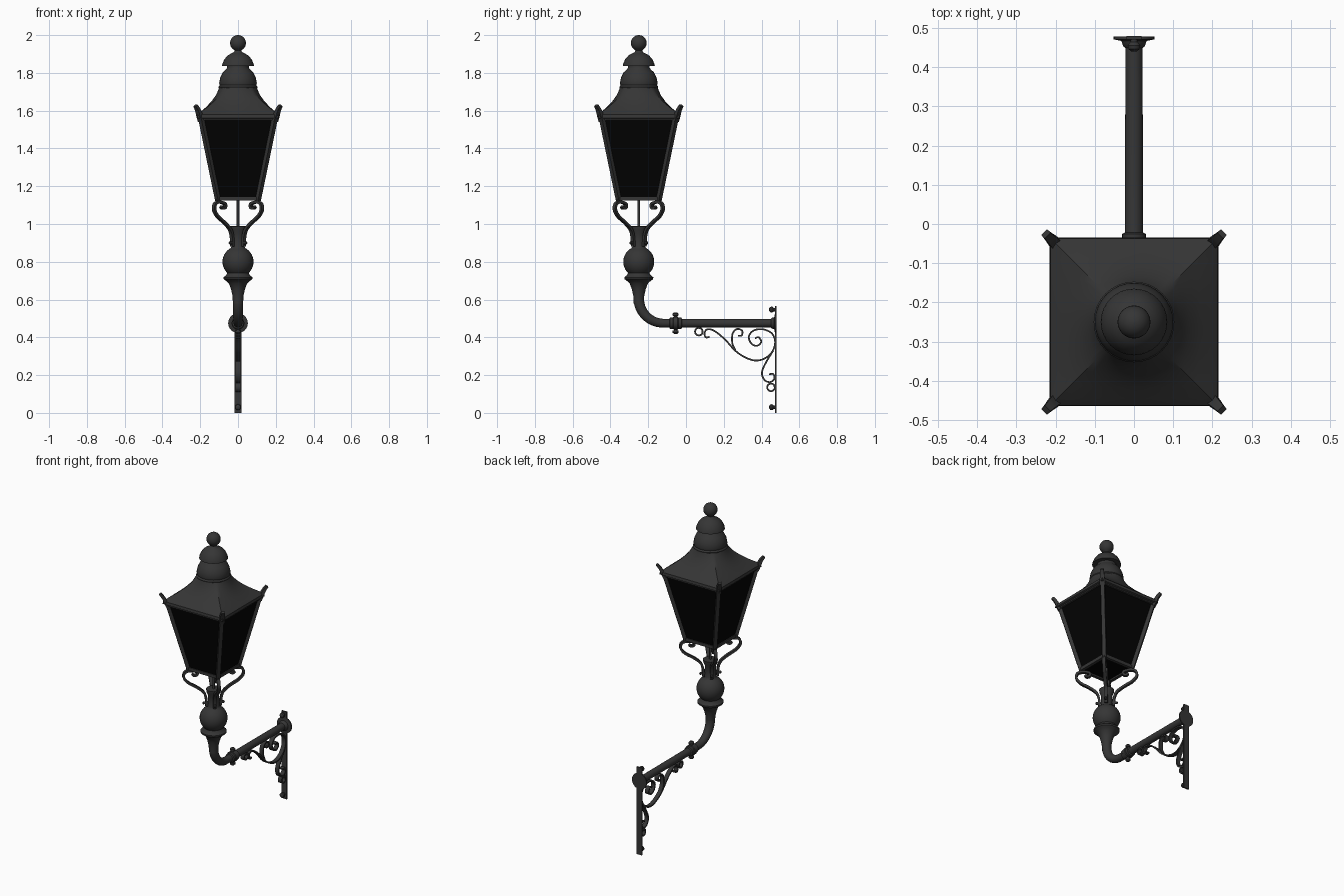
import bpy, bmesh, math
from mathutils import Matrix, Vector

if "Cube" in bpy.data.objects:
    bpy.data.objects.remove(bpy.data.objects["Cube"])

CY = -0.25                      # lantern axis
R2 = math.sqrt(2)


def material(name, v):
    m = bpy.data.materials.new(name)
    m.diffuse_color = (v, v, v, 1)
    m.use_nodes = True
    m.node_tree.nodes["Principled BSDF"].inputs["Base Color"].default_value = m.diffuse_color
    return m


IRON = material("dark_iron", 0.036)
GLASS = material("black_glass", 0.0008)


def finish(name, bm, mat=IRON, matrix=None, smooth=True):
    bmesh.ops.recalc_face_normals(bm, faces=bm.faces)
    me = bpy.data.meshes.new(name)
    bm.to_mesh(me)
    bm.free()
    me.materials.append(mat)
    ob = bpy.data.objects.new(name, me)
    bpy.context.collection.objects.link(ob)
    if matrix:
        me.transform(matrix)
    if smooth:
        bpy.context.view_layer.objects.active = ob
        bpy.ops.object.select_all(action='DESELECT')
        ob.select_set(True)
        bpy.ops.object.shade_smooth_by_angle(angle=math.radians(38))
    return ob


def loft(name, rings, mat=IRON, matrix=None, smooth=True):
    """Skin a list of equal-length point rings and cap both ends."""
    bm = bmesh.new()
    vs = [[bm.verts.new(p) for p in r] for r in rings]
    n = len(vs[0])
    for a, b in zip(vs, vs[1:]):
        for i in range(n):
            j = (i + 1) % n
            bm.faces.new((a[i], a[j], b[j], b[i]))
    bm.faces.new(vs[0])
    bm.faces.new(vs[-1])
    return finish(name, bm, mat, matrix, smooth)


def ring(r, z, blend=0.0, n=32):
    """Circle (blend 0) to square (blend 1)."""
    out = []
    for i in range(n):
        a = math.tau * i / n
        c, s = math.cos(a), math.sin(a)
        k = r * (1 - blend + blend / max(abs(c), abs(s)))
        out.append((k * c, k * s, z))
    return out


def lathe(name, profile, matrix):
    return loft(name, [ring(max(r, 0.001), z) for r, z in profile], IRON, matrix)


def arc(c, r, a0, a1, n=12):
    angs = [math.radians(a0 + (a1 - a0) * i / n) for i in range(n + 1)]
    return [(r * math.cos(a), c + r * math.sin(a)) for a in angs]


def spline(pts, steps=6):
    p = [Vector(q) for q in pts]
    p = [2 * p[0] - p[1]] + p + [2 * p[-1] - p[-2]]
    out = []
    for i in range(1, len(p) - 2):
        a, b, c, d = p[i - 1:i + 3]
        for k in range(steps):
            t = k / steps
            out.append(0.5 * (2 * b + (c - a) * t + (2 * a - 5 * b + 4 * c - d) * t * t
                              + (3 * b - a - 3 * c + d) * t ** 3))
    return out + [p[-2]]


def strip(name, pts, width, thick, matrix, taper=1.0):
    """Flat bar bent along a 2D path (local x, z), wide along local y."""
    path = spline(pts)
    rings = []
    for i, p in enumerate(path):
        t = (path[min(i + 1, len(path) - 1)] - path[max(i - 1, 0)]).normalized()
        f = 1 + (taper - 1) * i / (len(path) - 1)
        nrm = Vector((-t.y, t.x)) * thick * f / 2
        w = width * f / 2
        a, b = p + nrm, p - nrm
        rings.append([(a.x, -w, a.y), (a.x, w, a.y), (b.x, w, b.y), (b.x, -w, b.y)])
    return loft(name, rings, IRON, matrix)


def box_between(name, a, b, w):
    a, b = Vector(a), Vector(b)
    bm = bmesh.new()
    bmesh.ops.create_cube(bm, size=1)
    m = (Matrix.Translation((a + b) / 2) @ (b - a).to_track_quat('Z', 'Y').to_matrix().to_4x4()
         @ Matrix.Diagonal((w, w, (b - a).length, 1)))
    return finish(name, bm, IRON, AX @ m, False)


AX = Matrix.Translation((0, CY, 0))
SIDE = Matrix.Rotation(math.pi / 2, 4, 'Z')        # local x -> world y
ALONG_Y = Matrix.Rotation(-math.pi / 2, 4, 'X')    # local z -> world y

# Chimney caps and ball finial
lathe("finial_and_caps", [(0.098, 1.70), (0.103, 1.725), (0.097, 1.735), (0.1, 1.745), (0.094, 1.775),
      (0.08, 1.803), (0.062, 1.82), (0.057, 1.828), (0.057, 1.836), (0.085, 1.836), (0.083, 1.848),
      (0.072, 1.872), (0.055, 1.892), (0.036, 1.903), (0.022, 1.91), (0.018, 1.918)]
      + arc(1.958, 0.042, -62, 90), AX)

# Roof: round at the top, square at the eaves
loft("roof", [ring(r, z, b, 64) for r, z, b in
     [(0.1, 1.725, 0), (0.104, 1.71, .15), (0.118, 1.68, .4), (0.14, 1.65, .65),
      (0.168, 1.62, .85), (0.195, 1.597, .96), (0.213, 1.58, 1), (0.215, 1.562, 1), (0.2, 1.555, 1)]],
     IRON, AX)

# Glass body
loft("glass", [[(x * h, y * h, z) for x, y in ((1, 1), (-1, 1), (-1, -1), (1, -1))]
               for h, z in ((0.108, 1.133), (0.195, 1.558))], GLASS, AX, False)

# Lantern frame, corner ears and scroll arms, one set per corner
for i in range(4):
    a = math.pi / 4 + i * math.pi / 2
    turn = AX @ Matrix.Rotation(a, 4, 'Z')
    q = Matrix.Rotation(i * math.pi / 2, 3, 'Z')
    box_between(f"corner_bar_{i}", q @ Vector((0.105, 0.105, 1.125)), q @ Vector((0.196, 0.196, 1.565)), 0.023)
    box_between(f"bottom_rail_{i}", q @ Vector((0.106, -0.115, 1.133)), q @ Vector((0.106, 0.115, 1.133)), 0.019)
    box_between(f"top_rail_{i}", q @ Vector((0.196, -0.2, 1.559)), q @ Vector((0.196, 0.2, 1.559)), 0.018)
    strip(f"corner_ear_{i}", [(x * R2, z) for x, z in
          ((0.192, 1.545), (0.203, 1.575), (0.212, 1.602), (0.225, 1.627))], 0.034, 0.026, turn, 0.6)
    strip(f"scroll_arm_{i}", [(x * R2, z) for x, z in
          ((0.03, 0.88), (0.032, 0.93), (0.042, 0.97), (0.07, 1.005), (0.108, 1.04), (0.126, 1.075),
           (0.122, 1.105), (0.105, 1.116), (0.086, 1.114), (0.07, 1.105), (0.07, 1.088),
           (0.082, 1.083), (0.09, 1.092))], 0.02, 0.014, turn)
    lathe(f"arm_rivet_{i}", [(0.008, 0.03), (0.008, 0.062), (0.004, 0.066)],
          AX @ Matrix.Rotation(a, 4, 'Z') @ Matrix.Translation((0, 0, 0.9)) @ Matrix.Rotation(math.pi / 2, 4, 'Y'))

# Gas pipe under the lantern
lathe("centre_rod", [(0.007, 0.97), (0.007, 1.14)], AX)

# Turned post with ball
lathe("post", [(0.027, 0.58), (0.029, 0.62), (0.037, 0.655), (0.048, 0.685), (0.062, 0.698), (0.076, 0.708),
      (0.077, 0.718), (0.064, 0.728), (0.058, 0.738)] + arc(0.8, 0.082, -46, 62) +
      [(0.034, 0.88), (0.033, 0.95), (0.042, 0.97), (0.044, 0.988), (0.01, 0.99)], AX)

# Bent pipe reaching to the wall
path = [(CY, 0.63, 0.028)]
for k in range(13):
    a = math.pi + math.pi / 2 * k / 12
    path.append((CY + 0.13 + 0.13 * math.cos(a), 0.605 + 0.13 * math.sin(a), 0.028 - 0.005 * k / 12))
path.append((0.475, 0.475, 0.022))
rings = []
for i, (y, z, r) in enumerate(path):
    p, n = path[max(i - 1, 0)], path[min(i + 1, len(path) - 1)]
    t = Vector((0, n[0] - p[0], n[1] - p[1])).normalized()
    side = t.cross(Vector((1, 0, 0)))
    rings.append([Vector((r * math.cos(b), y, z)) + side * r * math.sin(b)
                  for b in [math.tau * k / 24 for k in range(24)]])
loft("bent_pipe", rings)

# Pipe collar with set screws
at = Matrix.Translation((0, -0.055, 0.475))
lathe("collar", [(0.022, -0.034), (0.03, -0.03), (0.03, -0.014), (0.034, -0.01), (0.034, 0.01),
                 (0.03, 0.014), (0.03, 0.03), (0.022, 0.034)], at @ ALONG_Y)
for i in range(2):
    lathe(f"collar_screw_{i}", [(0.009, 0.02), (0.009, 0.038), (0.016, 0.04), (0.016, 0.05), (0.008, 0.057)],
          at @ Matrix.Rotation(math.pi * i, 4, 'X'))

# Wall plate, rosette and bolts
bm = bmesh.new()
bmesh.ops.create_cube(bm, size=1)
finish("wall_plate", bm, IRON, Matrix.Translation((0, 0.4755, 0.2825)) @ Matrix.Diagonal((0.038, 0.009, 0.565, 1)), False)
lathe("wall_rosette", [(0.022, -0.03), (0.028, -0.025), (0.032, -0.012), (0.052, -0.008), (0.052, 0)],
      Matrix.Translation((0, 0.479, 0.475)) @ ALONG_Y)
for i, z in enumerate((0.03, 0.547)):
    lathe(f"wall_bolt_{i}", [(0.006, -0.035), (0.014, -0.029), (0.016, -0.02), (0.012, -0.013), (0.009, -0.01), (0.009, 0)],
          Matrix.Translation((0, 0.475, z)) @ ALONG_Y)

# Wrought scrollwork under the pipe (y, z paths)
scrolls = {
    "main_scroll": [(0.125, 0.402), (0.105, 0.40), (0.098, 0.42), (0.112, 0.442), (0.15, 0.434), (0.205, 0.39),
                    (0.26, 0.33), (0.315, 0.293), (0.37, 0.277), (0.42, 0.29), (0.457, 0.325), (0.472, 0.375),
                    (0.455, 0.42), (0.41, 0.442), (0.36, 0.437), (0.333, 0.405), (0.345, 0.368), (0.375, 0.355),
                    (0.398, 0.375), (0.385, 0.4), (0.365, 0.395)],
    "upper_curl": [(0.262, 0.33), (0.245, 0.37), (0.247, 0.42), (0.27, 0.444), (0.297, 0.435), (0.295, 0.41),
                   (0.275, 0.408)],
    "lower_scroll": [(0.462, 0.33), (0.425, 0.27), (0.402, 0.215), (0.415, 0.175), (0.445, 0.163), (0.468, 0.18),
                     (0.462, 0.205), (0.44, 0.205)],
}
for name, pts in scrolls.items():
    strip(name, pts, 0.026, 0.009, SIDE)
for i, (y, z) in enumerate(((0.068, 0.43), (0.45, 0.135))):
    strip(f"ring_{i}", [(y + 0.02 * math.cos(t * 0.6), z + 0.02 * math.sin(t * 0.6)) for t in range(12)],
          0.026, 0.009, SIDE)
